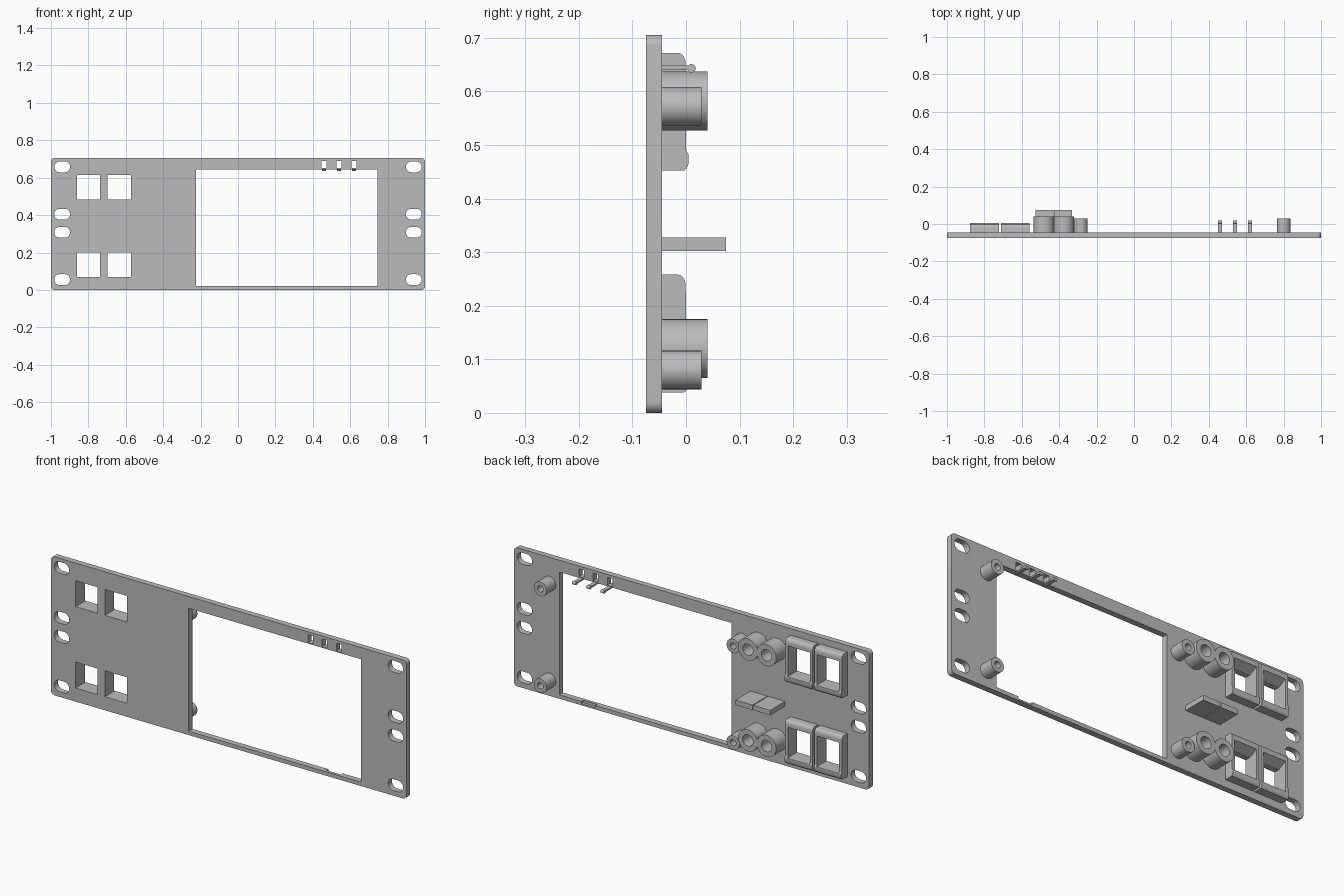
import bpy, bmesh, math
from mathutils import Vector

cube = bpy.data.objects.get("Cube")
if cube:
    bpy.data.objects.remove(cube, do_unlink=True)

grey = bpy.data.materials.new("plain_grey")
grey.use_nodes = True
grey.diffuse_color = (0.5, 0.5, 0.5, 1)
grey.node_tree.nodes["Principled BSDF"].inputs["Base Color"].default_value = (0.5, 0.5, 0.5, 1)

FRONT, BACK = -0.075, -0.045


def prism(bm, pts, a, b, plane="xz"):
    """Extrude a 2D outline from a to b along the remaining axis."""
    def at(p, d):
        return Vector((p[0], d, p[1])) if plane == "xz" else Vector((d, p[0], p[1]))
    lo = [bm.verts.new(at(p, a)) for p in pts]
    hi = [bm.verts.new(at(p, b)) for p in pts]
    bm.faces.new(lo)
    bm.faces.new(hi[::-1])
    n = len(pts)
    for i in range(n):
        j = (i + 1) % n
        bm.faces.new((lo[j], lo[i], hi[i], hi[j]))


def rect(x0, x1, z0, z1):
    return [(x0, z0), (x1, z0), (x1, z1), (x0, z1)]


def rounded(x0, x1, z0, z1, r, seg=8):
    pts = []
    for k, (cx, cz) in enumerate(rect(x0 + r, x1 - r, z0 + r, z1 - r)):
        for s in range(seg + 1):
            t = math.pi + (k + s / seg) * math.pi / 2
            pts.append((cx + r * math.cos(t), cz + r * math.sin(t)))
    return pts


def circle(x, z, r, seg=40):
    return [(x + r * math.cos(2 * math.pi * i / seg), z + r * math.sin(2 * math.pi * i / seg))
            for i in range(seg)]


def finish(bm, name):
    bmesh.ops.recalc_face_normals(bm, faces=bm.faces[:])
    me = bpy.data.meshes.new(name)
    bm.to_mesh(me)
    bm.free()
    me.materials.append(grey)
    ob = bpy.data.objects.new(name, me)
    bpy.context.collection.objects.link(ob)
    return ob


def activate(ob):
    bpy.ops.object.select_all(action="DESELECT")
    ob.select_set(True)
    bpy.context.view_layer.objects.active = ob


def cut(ob, bm):
    cutter = finish(bm, "cutter")
    mod = ob.modifiers.new("cut", "BOOLEAN")
    mod.operation, mod.solver, mod.object = "DIFFERENCE", "EXACT", cutter
    activate(ob)
    bpy.ops.object.modifier_apply(modifier=mod.name)
    bpy.data.objects.remove(cutter, do_unlink=True)


def smooth(ob):
    activate(ob)
    bpy.ops.object.shade_smooth_by_angle(angle=math.radians(30))


JACK_X = (-0.80, -0.635)
JACK_DROP = (0, 0.414)
HOOK_X = (0.46, 0.54, 0.62)

# Front plate with rounded corners
bm = bmesh.new()
prism(bm, rounded(-1, 1, 0, 0.705, 0.02), FRONT, BACK)
plate = finish(bm, "front_plate")

# Openings: screen, mounting slots, jack windows, indicator holes
bm = bmesh.new()
prism(bm, rect(-0.225, 0.745, 0.02, 0.645), -0.1, 0.0)
for x in (-0.94, 0.94):
    for z in (0.055, 0.308, 0.405, 0.658):
        prism(bm, rounded(x - 0.042, x + 0.042, z - 0.029, z + 0.029, 0.0285), -0.1, 0.0)
for x in JACK_X:
    for d in JACK_DROP:
        prism(bm, rect(x - 0.062, x + 0.062, 0.483 - d, 0.615 - d), -0.1, 0.0)
for x in HOOK_X:
    prism(bm, rect(x - 0.014, x + 0.014, 0.651, 0.69), -0.1, 0.0)
cut(plate, bm)

# Cable notch in the back of the lower rail
bm = bmesh.new()
prism(bm, rect(0.54, 0.62, 0.008, 0.03), -0.06, 0.0)
cut(plate, bm)
smooth(plate)

# Jack housings with a rounded hood and a sloped pocket
hood = [(-0.015 + 0.0145 * math.sin(t * math.pi / 12), 0.65 + 0.022 * math.cos(t * math.pi / 12))
        for t in range(7)]
lip = [(0, 0.49), (0.005, 0.482), (0.005, 0.465), (0.001, 0.456), (-0.004, 0.452)]
for row, d in zip(("upper", "lower"), JACK_DROP):
    for side, x in zip(("outer", "inner"), JACK_X):
        profile = [(BACK, 0.452), (BACK, 0.672)] + hood + lip
        bm = bmesh.new()
        prism(bm, [(y, z - d) for y, z in profile], x - 0.077, x + 0.077, "yz")
        housing = finish(bm, f"{row}_{side}_jack_housing")
        bm = bmesh.new()
        pocket = [(-0.06, 0.483), (-0.06, 0.608), (0.02, 0.648), (0.02, 0.483)]
        prism(bm, [(y, z - d) for y, z in pocket], x - 0.062, x + 0.062, "yz")
        cut(housing, bm)
        smooth(housing)


# Hollow standoffs
def standoff(name, x, z, r, hole, tip):
    bm = bmesh.new()
    prism(bm, circle(x, z, r), BACK - 0.002, tip)
    ob = finish(bm, name)
    bm = bmesh.new()
    prism(bm, circle(x, z, hole), BACK + 0.001, tip + 0.05)
    cut(ob, bm)
    smooth(ob)


for row, z_small, z_big in (("upper", 0.572, 0.582), ("lower", 0.08, 0.12)):
    standoff(f"{row}_left_screen_post", 0.80, z_small, 0.036, 0.016, 0.029)
    standoff(f"{row}_right_screen_post", -0.285, z_small, 0.036, 0.016, 0.029)
    standoff(f"{row}_inner_socket", -0.376, z_big, 0.055, 0.029, 0.04)
    standoff(f"{row}_outer_socket", -0.481, z_big, 0.055, 0.029, 0.04)

# Support shelf in two halves
for side, x in (("inner", -0.379), ("outer", -0.479)):
    bm = bmesh.new()
    prism(bm, rect(x - 0.048, x + 0.048, 0.302, 0.327), BACK - 0.002, 0.075)
    finish(bm, f"{side}_shelf")

# Indicator clips: a thin arm with a round bead at the tip
for i, x in enumerate(HOOK_X):
    bm = bmesh.new()
    prism(bm, rect(x - 0.01, x + 0.01, 0.640, 0.648), -0.06, 0.012)
    bead = [(y + 0.01, z) for y, z in circle(0, 0.643, 0.008, 16)]
    prism(bm, bead, x - 0.01, x + 0.01, "yz")
    smooth(finish(bm, f"indicator_clip_{i + 1}"))
